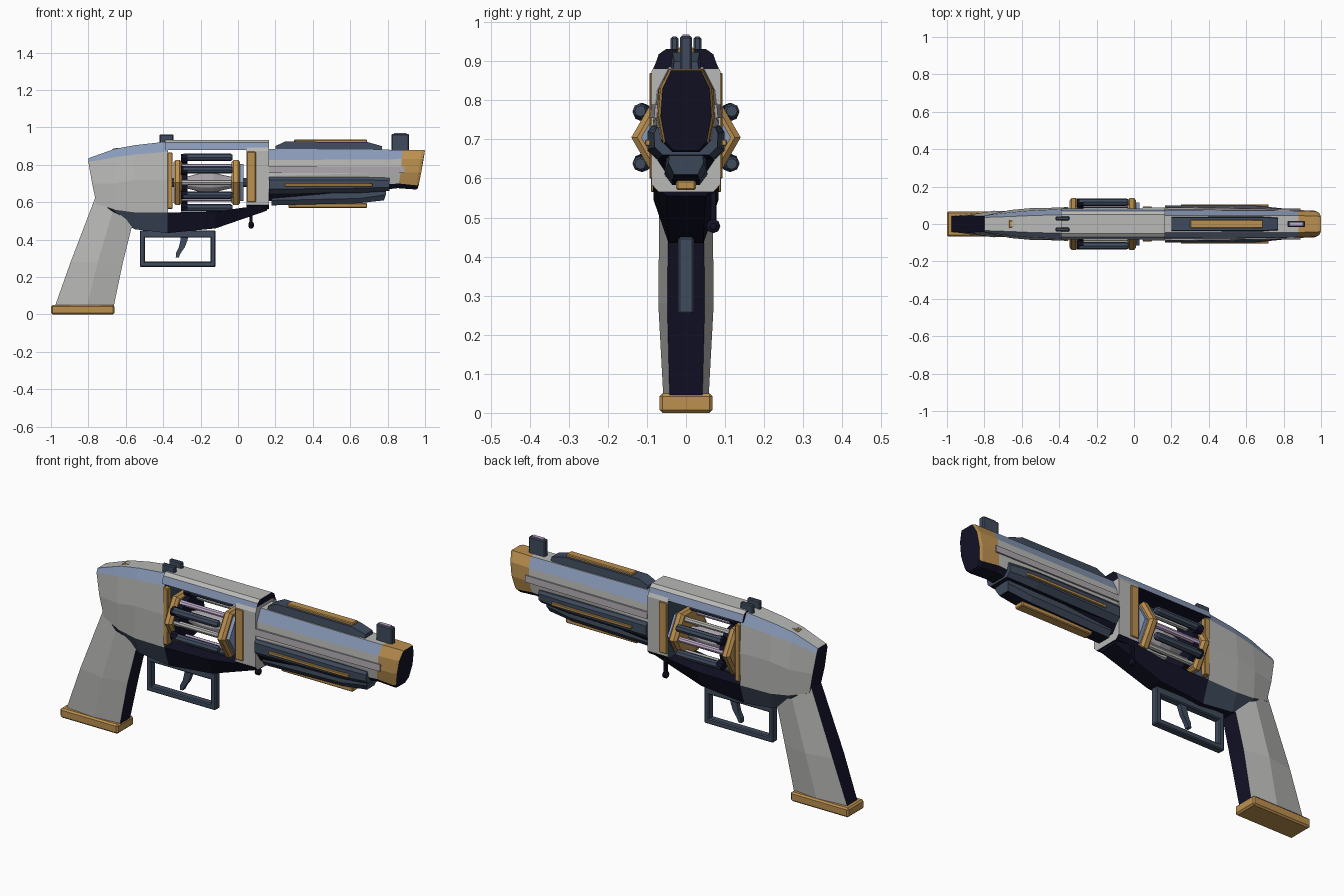
import bpy, bmesh, math
from mathutils import Vector

if "Cube" in bpy.data.objects:
    bpy.data.objects.remove(bpy.data.objects["Cube"])


def material(name, rgb):
    m = bpy.data.materials.new(name)
    m.use_nodes = True
    m.diffuse_color = (*rgb, 1)
    bsdf = next(n for n in m.node_tree.nodes if n.type == 'BSDF_PRINCIPLED')
    bsdf.inputs["Base Color"].default_value = (*rgb, 1)
    return m


GREY = material("light grey", (.48, .48, .47))
GOLD = material("brass", (.5, .28, .08))
SLATE = material("dark slate", (.05, .07, .11))
NAVY = material("deep navy", (.006, .006, .02))
BLUE = material("steel blue", (.25, .32, .48))
MAUVE = material("pale lavender", (.55, .43, .63))
ROSE = material("warm grey", (.4, .37, .4))


def finish(name, bm, mats):
    bmesh.ops.recalc_face_normals(bm, faces=bm.faces)
    me = bpy.data.meshes.new(name)
    bm.to_mesh(me)
    bm.free()
    for m in mats:
        me.materials.append(m)
    ob = bpy.data.objects.new(name, me)
    bpy.context.collection.objects.link(ob)
    return ob


def loft(name, stations, bands, caps):
    """Skin half sections mirrored in y; one colour per band from first to last point."""
    mats = list(dict.fromkeys(list(bands) + list(caps)))
    bm = bmesh.new()
    n = len(stations[0])
    rings = []
    for half in stations:
        pts = list(half) + [(x, -y, z) for x, y, z in reversed(half)]
        rings.append([bm.verts.new(p) for p in pts])
    count = 2 * n
    for a, b in zip(rings, rings[1:]):
        for i in range(count):
            j = (i + 1) % count
            f = bm.faces.new((a[i], a[j], b[j], b[i]))
            band = 0 if i == count - 1 else (i + 1 if i < n else count - 1 - i)
            f.material_index = mats.index(bands[band])
    for ring, m in zip((rings[0], rings[-1]), caps):
        bm.faces.new(ring).material_index = mats.index(m)
    return finish(name, bm, mats)


def box(name, mat, x, y, z, bevel=.005):
    bm = bmesh.new()
    bmesh.ops.create_cube(bm, size=1)
    for v in bm.verts:
        v.co = [(a[0] + a[1]) / 2 + c * (a[1] - a[0]) for a, c in zip((x, y, z), v.co)]
    ob = finish(name, bm, [mat])
    if bevel:
        mod = ob.modifiers.new("chamfer", 'BEVEL')
        mod.width = bevel
        mod.segments = 1
    return ob


def pair(name, mat, x, y, z, bevel=.005):
    box(name + "_back", mat, x, y, z, bevel)
    box(name + "_front", mat, x, (-y[1], -y[0]), z, bevel)


def lathe(name, mat, profile, sides, y=0, z=.705, turn=0):
    """Turn (x, radius) points about a lengthwise axis."""
    bm = bmesh.new()
    rings = []
    for x, r in profile:
        angles = [turn + i * math.tau / sides for i in range(sides)]
        rings.append([bm.verts.new((x, y + r * math.cos(a), z + r * math.sin(a))) for a in angles])
    for a, b in zip(rings, rings[1:]):
        for i in range(sides):
            j = (i + 1) % sides
            bm.faces.new((a[i], a[j], b[j], b[i]))
    bm.faces.new(rings[0])
    bm.faces.new(rings[-1])
    return finish(name, bm, [mat])


def bar_path(name, mat, path, half):
    """Flat bar following (x, z, thickness) points."""
    loft(name, [[(x + t, half, z), (x - t, half, z)] for x, z, t in path], [mat] * 3, [mat] * 2)


# Grip and base plate
loft("grip", [
    [(-.665, .042, .04), (-.81, .058, .04), (-.98, .042, .04)],
    [(-.615, .048, .28), (-.75, .071, .28), (-.895, .046, .28)],
    [(-.56, .045, .5), (-.67, .068, .55), (-.765, .04, .62)]],
    [NAVY, GREY, GREY, NAVY], [NAVY, NAVY])
box("grip_base", GOLD, (-1, -.66), (-.068, .068), (0, .05), .008)

# Rear body
loft("rear_body", [
    [(-.8, .035, .835), (-.8, .045, .815), (-.78, .05, .7), (-.757, .045, .59), (-.75, .03, .575)],
    [(-.66, .04, .885), (-.66, .062, .84), (-.66, .075, .7), (-.66, .068, .56), (-.62, .04, .49)],
    [(-.55, .045, .905), (-.55, .072, .855), (-.55, .085, .72), (-.55, .078, .545), (-.55, .045, .455)],
    [(-.375, .05, .925), (-.375, .08, .87), (-.375, .088, .72), (-.375, .083, .545), (-.375, .045, .435)]],
    [GREY, BLUE, GREY, GREY, SLATE, NAVY], [NAVY, SLATE])

# Lower frame and top strap around the open window
loft("lower_frame", [
    [(-.376, .083, .545), (-.376, .045, .435)],
    [(-.12, .083, .55), (-.12, .045, .46)],
    [(.165, .085, .59), (.155, .05, .555)]],
    [NAVY] * 3, [NAVY] * 2)
loft("top_strap", [
    [(x, .05, .932), (x, .07, .918), (x, .083, .88)] for x in (-.39, .165)],
    [GREY, GREY, BLUE, NAVY], [NAVY, NAVY])
loft("front_block", [
    [(x, .075, .9), (x, .088, .875), (x, .088, .585), (x, .07, .565)] for x in (.045, .165)],
    [GREY, GREY, GREY, NAVY, NAVY], [SLATE, GREY])
pair("block_panel", GOLD, (.048, .095), (.08, .094), (.6, .87), .003)
pair("rear_panel", GOLD, (-.378, -.35), (.06, .09), (.565, .865), .003)

# Revolving cylinder
for label, x0, x1 in (("rear", -.345, -.3), ("fore", -.035, .012)):
    lathe(label + "_ring", GOLD, [(x0, .125), (x0 + .012, .14), (x1 - .012, .14), (x1, .125)], 6)
lathe("rear_hub", NAVY, [(-.31, .11), (-.27, .11)], 12)
lathe("fore_plate", BLUE, [(.01, .115), (.03, .115)], 6)
lathe("cylinder_axle", SLATE, [(-.38, .025), (.06, .025)], 10)
lathe("spindle", ROSE, [(-.28, .03), (-.24, .04), (-.19, .055), (-.13, .055), (-.08, .04), (-.03, .03)], 12)
for i in range(6):
    a = math.radians(30 + 60 * i)
    y, z = math.cos(a), math.sin(a)
    lathe("cylinder_rod", SLATE, [(-.3, .014), (-.29, .02), (-.04, .02), (-.03, .014)], 8,
          .135 * y, .705 + .135 * z)
    lathe("rod_clamp", NAVY, [(-.305, .024), (-.27, .024)], 8, .13 * y, .705 + .13 * z)
    b = a + math.radians(30)
    lathe("chamber_tube", MAUVE if i % 2 else GREY, [(-.3, .014), (-.03, .014)], 8,
          .1 * math.cos(b), .705 + .1 * math.sin(b))

# Barrel and muzzle
tip = [(.88, .045, .88), (.875, .07, .83), (.87, .075, .76), (.86, .062, .7), (.855, .038, .675)]
loft("barrel", [
    [(.16, .045, .885), (.16, .075, .825), (.16, .085, .74), (.16, .075, .65), (.16, .045, .605)], tip],
    [GREY, BLUE, GREY, GREY, NAVY, NAVY], [NAVY, NAVY])
loft("muzzle", [
    tip,
    [(.985, .042, .88), (.975, .066, .83), (.965, .071, .76), (.955, .058, .69), (.95, .035, .668)],
    [(1, .038, .877), (.99, .06, .83), (.98, .065, .76), (.967, .053, .695), (.96, .032, .672)]],
    [GOLD, GOLD, GOLD, GOLD, NAVY, NAVY], [NAVY, NAVY])
loft("side_rail", [
    [(.165, .089, .79), (.165, .092, .755)], [(.89, .079, .79), (.89, .082, .755)]],
    [ROSE] * 3, [ROSE] * 2)

# Barrel ribs with brass inlays
loft("side_rib", [
    [(.165, .088, .735), (.165, .098, .72), (.165, .098, .67), (.165, .07, .645)],
    [(.65, .085, .735), (.65, .098, .72), (.65, .098, .675), (.65, .07, .65)],
    [(.81, .075, .73), (.81, .082, .715), (.81, .08, .68), (.81, .06, .66)]],
    [SLATE] * 4 + [NAVY], [SLATE] * 2)
pair("side_inlay", GOLD, (.25, .72), (.09, .105), (.683, .7), .003)
loft("under_rib", [
    [(.18, .05, .65), (.18, .055, .61), (.18, .035, .583)],
    [(.65, .05, .66), (.65, .053, .62), (.65, .035, .595)],
    [(.79, .04, .68), (.79, .045, .64), (.78, .03, .61)]],
    [SLATE, SLATE, SLATE, NAVY], [SLATE] * 2)
box("under_inlay", GOLD, (.27, .69), (-.025, .025), (.57, .595), .004)
loft("top_rib", [
    [(.2, .035, .9), (.2, .038, .87)],
    [(.25, .035, .924), (.25, .04, .87)],
    [(.69, .035, .922), (.69, .04, .87)],
    [(.77, .03, .9), (.77, .035, .87)]],
    [SLATE] * 3, [SLATE] * 2)
box("top_inlay", GOLD, (.3, .69), (-.022, .022), (.915, .935), .004)

# Sights
box("front_sight", SLATE, (.82, .915), (-.015, .015), (.87, .965))
box("front_sight_cap", MAUVE, (.835, .9), (-.009, .009), (.962, .969), 0)
pair("rear_sight", SLATE, (-.42, -.345), (.019, .04), (.9, .963))
box("rear_catch", GOLD, (-.67, -.58), (-.021, .021), (.86, .888))
box("rear_catch_inlay", GREY, (-.655, -.595), (-.012, .012), (.885, .891), 0)

# Trigger guard and trigger
box("guard_bottom", SLATE, (-.525, -.12), (-.02, .02), (.253, .282))
box("guard_top", SLATE, (-.525, -.12), (-.02, .02), (.41, .45))
for x in (-.525, -.148):
    box("guard_post", SLATE, (x, x + .028), (-.02, .02), (.255, .445))
bar_path("trigger", SLATE, [(-.285, .45, .022), (-.288, .4, .019), (-.3, .36, .016),
                            (-.318, .33, .013), (-.325, .305, .008)], .012)

# Small hanging lanyard stud
box("stud_stem", NAVY, (.062, .078), (.062, .078), (.48, .575), .002)
lathe("stud_ball", NAVY, [(.055, .008), (.062, .018), (.078, .018), (.085, .008)], 8, .07, .478)
